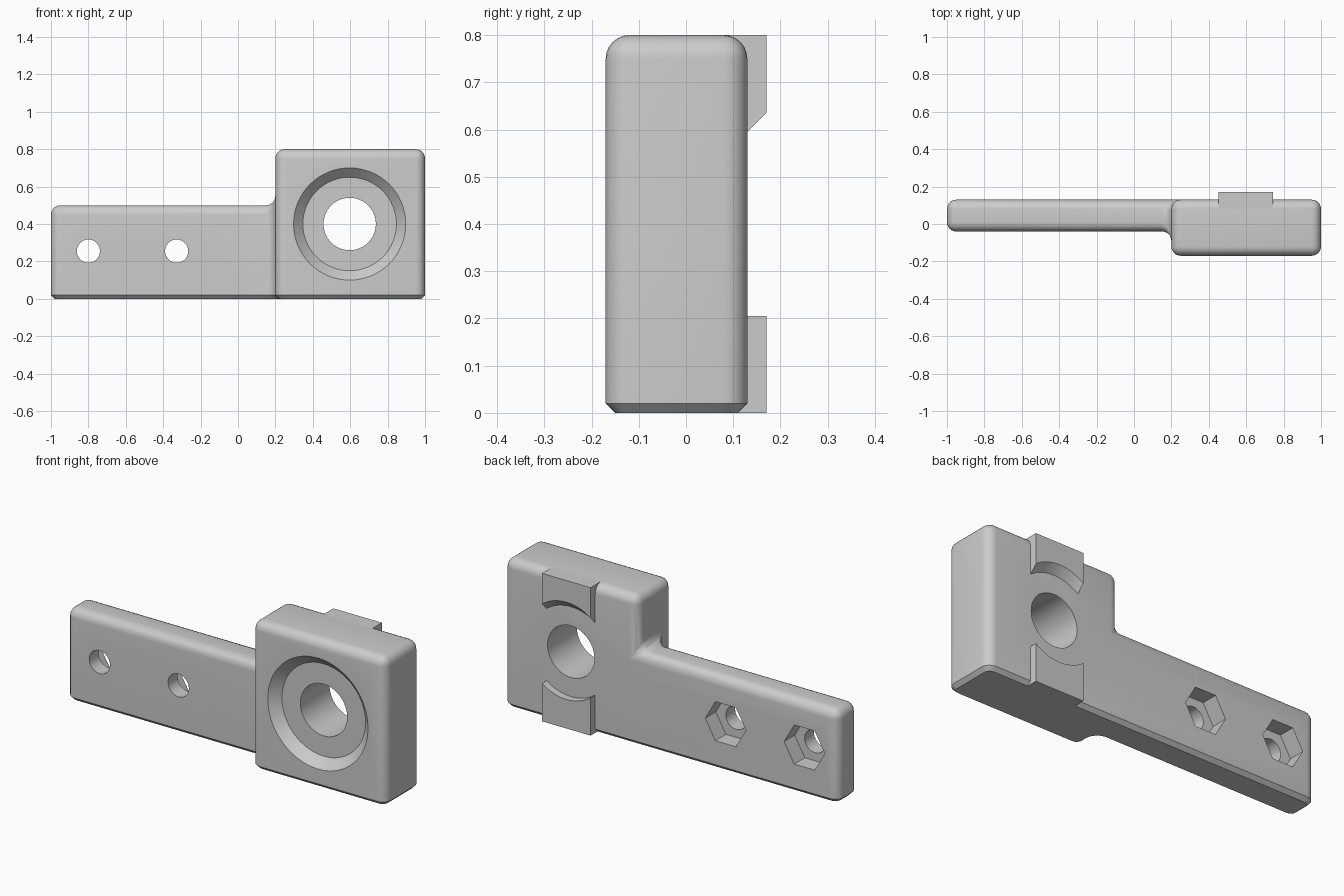
import bpy
import bmesh
from math import sin, cos, pi, sqrt

cube = bpy.data.objects.get("Cube")
if cube:
    bpy.data.objects.remove(cube, do_unlink=True)

GREY = (0.6, 0.6, 0.6, 1.0)
mat = bpy.data.materials.new("plain grey")
mat.use_nodes = True
mat.diffuse_color = GREY
mat.node_tree.nodes["Principled BSDF"].inputs["Base Color"].default_value = GREY

FRONT, BACK = -0.17, 0.13      # thick block, front to back
ARM_FRONT = -0.04              # thin arm shares the back face
STEP, ARM_TOP, TOP = 0.2, 0.5, 0.8
BORE_X, BORE_Z = 0.597, 0.4


def finish(name, bm):
    bmesh.ops.recalc_face_normals(bm, faces=bm.faces[:])
    mesh = bpy.data.meshes.new(name)
    bm.to_mesh(mesh)
    bm.free()
    mesh.materials.append(mat)
    ob = bpy.data.objects.new(name, mesh)
    bpy.context.collection.objects.link(ob)
    return ob


def activate(ob):
    bpy.ops.object.select_all(action='DESELECT')
    ob.select_set(True)
    bpy.context.view_layer.objects.active = ob


def loft(name, near, far, y0, y1):
    """Solid between two matching x-z outlines at depths y0 and y1."""
    bm = bmesh.new()
    a = [bm.verts.new((x, y0, z)) for x, z in near]
    b = [bm.verts.new((x, y1, z)) for x, z in far]
    bm.faces.new(a)
    bm.faces.new(b)
    for i in range(len(a)):
        j = (i + 1) % len(a)
        bm.faces.new((a[i], a[j], b[j], b[i]))
    return finish(name, bm)


def ring(x, z, r, n):
    return [(x + r * cos(2 * pi * i / n), z + r * sin(2 * pi * i / n)) for i in range(n)]


def cut(body, near, far, y0, y1):
    cutter = loft("cutter", near, far, y0, y1)
    cutter.hide_render = True
    mod = body.modifiers.new("cut", 'BOOLEAN')
    mod.operation, mod.solver, mod.object = 'DIFFERENCE', 'EXACT', cutter
    activate(body)
    bpy.ops.object.modifier_apply(modifier=mod.name)
    bpy.data.objects.remove(cutter, do_unlink=True)


# Bracket body: stepped solid, faces listed by their corners
bm = bmesh.new()
corners = {}


def face(*points):
    vs = []
    for p in points:
        if p not in corners:
            corners[p] = bm.verts.new(p)
        vs.append(corners[p])
    return bm.faces.new(vs)


L, R = -1, 1
face((L, ARM_FRONT, 0), (L, ARM_FRONT, ARM_TOP), (L, BACK, ARM_TOP), (L, BACK, 0))
face((L, ARM_FRONT, 0), (STEP, ARM_FRONT, 0), (STEP, ARM_FRONT, ARM_TOP), (L, ARM_FRONT, ARM_TOP))
face((L, ARM_FRONT, ARM_TOP), (STEP, ARM_FRONT, ARM_TOP), (STEP, BACK, ARM_TOP), (L, BACK, ARM_TOP))
face((STEP, FRONT, 0), (STEP, FRONT, TOP), (STEP, BACK, TOP),
     (STEP, BACK, ARM_TOP), (STEP, ARM_FRONT, ARM_TOP), (STEP, ARM_FRONT, 0))
face((STEP, FRONT, 0), (R, FRONT, 0), (R, FRONT, TOP), (STEP, FRONT, TOP))
face((STEP, FRONT, TOP), (R, FRONT, TOP), (R, BACK, TOP), (STEP, BACK, TOP))
face((R, FRONT, 0), (R, BACK, 0), (R, BACK, TOP), (R, FRONT, TOP))
face((L, BACK, 0), (L, BACK, ARM_TOP), (STEP, BACK, ARM_TOP),
     (STEP, BACK, TOP), (R, BACK, TOP), (R, BACK, 0))
face((L, ARM_FRONT, 0), (L, BACK, 0), (R, BACK, 0), (R, FRONT, 0),
     (STEP, FRONT, 0), (STEP, ARM_FRONT, 0))
bmesh.ops.recalc_face_normals(bm, faces=bm.faces[:])

# Round every edge except those on the ground
edges = [e for e in bm.edges if max(v.co.z for v in e.verts) > 0.01]
bmesh.ops.bevel(bm, geom=edges, offset=0.05, offset_type='OFFSET', segments=6,
                profile=0.5, affect='EDGES', clamp_overlap=False)

# Chamfer the ground outline
bottom = [f for f in bm.faces if all(v.co.z < 1e-4 for v in f.verts)]
rim = [v for v in bm.verts if v.co.z < 1e-4]
bmesh.ops.inset_region(bm, faces=bottom, thickness=0.02, use_even_offset=True, use_boundary=True)
kept = {v for f in bottom for v in f.verts}
for v in bm.verts:
    if v.co.z < 1e-4 and v not in kept:
        v.co.z = 0.02
body = finish("bracket_body", bm)

# Main bore with a conical recess in the front
bore = ring(BORE_X, BORE_Z, 0.14, 64)
cut(body, bore, bore, -0.4, 0.4)
cut(body, ring(BORE_X, BORE_Z, 0.35, 64), ring(BORE_X, BORE_Z, 0.25, 64), FRONT - 0.05, FRONT + 0.05)

# Screw holes with hexagonal nut pockets behind
for x in (-0.8, -0.328):
    hole = ring(x, 0.255, 0.062, 40)
    nut = ring(x, 0.255, 0.122, 6)
    cut(body, hole, hole, -0.4, 0.4)
    cut(body, nut, nut, BACK - 0.09, 0.4)


# Rear lugs, hollowed around the bore
def lug(name, side, end_z, y0, slope):
    half, r, n = 0.145, 0.243, 24

    def outline(y):
        xs = [-half + 2 * half * i / n for i in range(n + 1)]
        arc = [(BORE_X + x, BORE_Z + side * sqrt(r * r - x * x) + slope * (y - BACK)) for x in xs]
        return arc + [(BORE_X + half, end_z), (BORE_X - half, end_z)]

    return loft(name, outline(y0), outline(0.17), y0, 0.17)


upper = lug("upper_rear_lug", 1, TOP, 0.08, 1)
lower = lug("lower_rear_lug", -1, 0, 0.11, 0)

for ob in (body, upper, lower):
    activate(ob)
    bpy.ops.object.shade_smooth_by_angle(angle=pi / 6)
